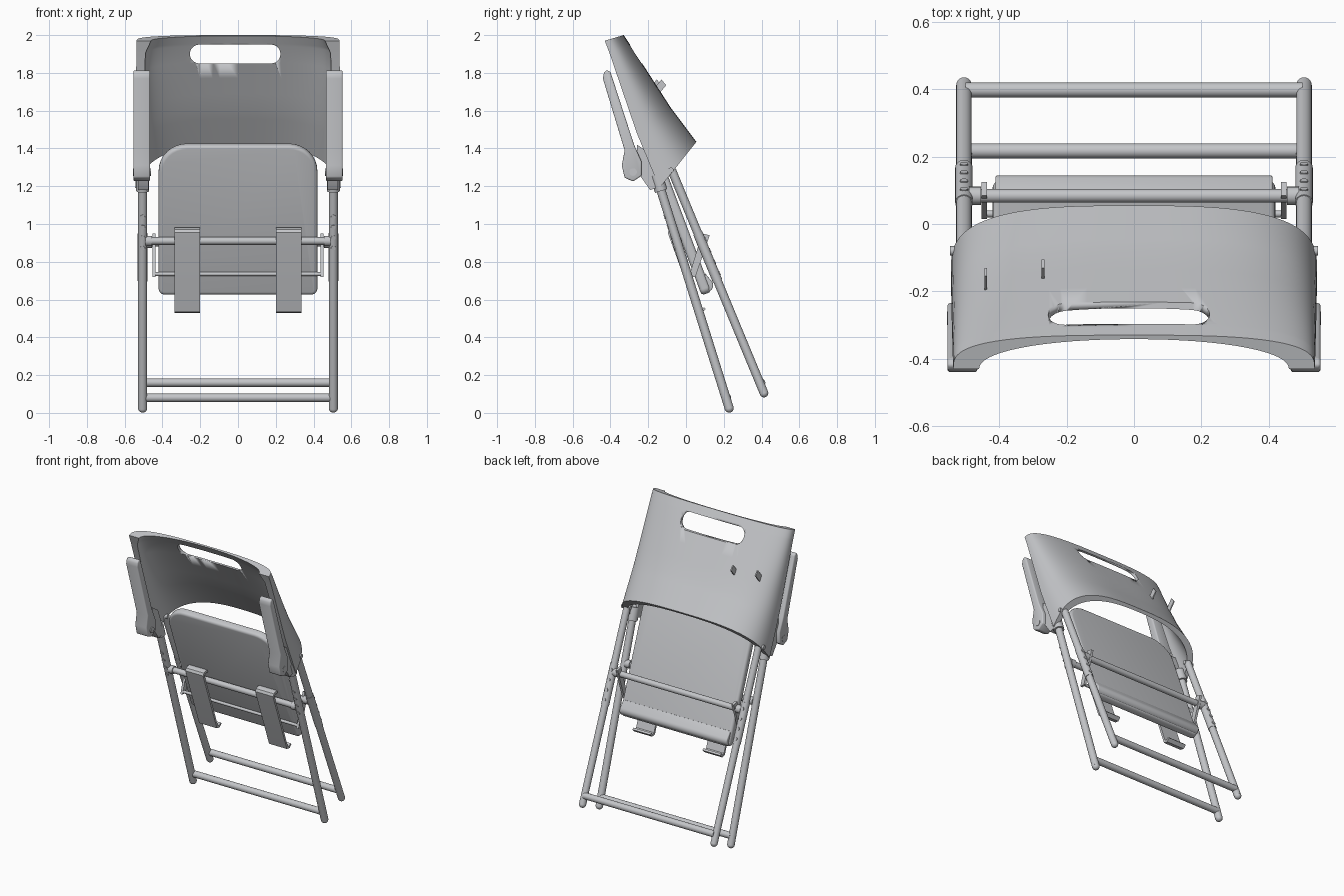
import bpy, bmesh, math
from mathutils import Vector

cube = bpy.data.objects.get("Cube")
if cube:
    bpy.data.objects.remove(cube, do_unlink=True)

grey = bpy.data.materials.new("light grey")
grey.use_nodes = True
grey.diffuse_color = (0.55, 0.56, 0.58, 1)
grey.node_tree.nodes["Principled BSDF"].inputs["Base Color"].default_value = grey.diffuse_color
SIDES = ((1, "left"), (-1, "right"))


def finish(name, bm, bevel=0.0, segments=3, angle=35):
    bmesh.ops.recalc_face_normals(bm, faces=bm.faces)
    mesh = bpy.data.meshes.new(name)
    bm.to_mesh(mesh)
    bm.free()
    ob = bpy.data.objects.new(name, mesh)
    bpy.context.collection.objects.link(ob)
    mesh.materials.append(grey)
    bpy.ops.object.select_all(action='DESELECT')
    bpy.context.view_layer.objects.active = ob
    ob.select_set(True)
    if bevel:
        mod = ob.modifiers.new("soft edges", 'BEVEL')
        mod.width, mod.segments, mod.limit_method = bevel, segments, 'ANGLE'
        bpy.ops.object.modifier_apply(modifier=mod.name)
    bpy.ops.object.shade_smooth_by_angle(angle=math.radians(angle))
    return ob


def tube(name, a, b, r, round_ends=False):
    a, b = Vector(a), Vector(b)
    bm = bmesh.new()
    geo = bmesh.ops.create_cone(bm, cap_ends=True, segments=20, radius1=r, radius2=r,
                                depth=(b - a).length)
    turn = (b - a).to_track_quat('Z', 'Y').to_matrix()
    bmesh.ops.rotate(bm, verts=geo["verts"], matrix=turn)
    bmesh.ops.translate(bm, verts=geo["verts"], vec=(a + b) / 2)
    if round_ends:
        for end in (a, b):
            ball = bmesh.ops.create_uvsphere(bm, u_segments=16, v_segments=10, radius=r)
            bmesh.ops.translate(bm, verts=ball["verts"], vec=end)
    return finish(name, bm)


def prism(name, outline, direction, bevel=0.0, segments=3):
    """Close an outline of points and push it along a direction."""
    bm = bmesh.new()
    face = bm.faces.new([bm.verts.new(p) for p in outline])
    top = bmesh.ops.extrude_face_region(bm, geom=[face])["geom"]
    bmesh.ops.translate(bm, vec=direction,
                        verts=[v for v in top if isinstance(v, bmesh.types.BMVert)])
    return finish(name, bm, bevel, segments)


def side_plate(name, yz, x0, x1, bevel=0.0):
    return prism(name, [(x0, y, z) for y, z in yz], (x1 - x0, 0, 0), bevel)


def arc(cx, cy, r, start, n=8, sweep=90):
    return [(cx + r * math.cos(math.radians(start + sweep * i / n)),
             cy + r * math.sin(math.radians(start + sweep * i / n))) for i in range(n + 1)]


# Centre lines of the two leg frames, as y at a height z
def leg_a(z):
    return 0.23 - 0.313 * (z - 0.02)


def leg_b(z):
    return 0.415 - 0.414 * (z - 0.1)


# Backrest shell: rounded U sections, thick only at the top corners
def section(front, centre, x_out, x_in, n_in, depth_in, steps=48):
    front, centre = Vector(front), Vector(centre)
    loop = []
    for half_x, n, depth, order in ((x_out, 3, 1, 1), (x_in, n_in, depth_in, -1)):
        row = []
        for i in range(steps + 1):
            a = math.pi * i / steps
            c, s = math.cos(a), max(0, math.sin(a))
            x = math.copysign(abs(c) ** (2 / n), c) * half_x
            yz = front.lerp(centre, s ** (2 / n) * depth)
            row.append(Vector((x, yz.x, yz.y)))
        loop += row[::order]
    return loop


sections = [section(*args) for args in (
    ((-0.43, 1.97), (-0.33, 2.0), 0.537, 0.46, 2.1, 0.88),
    ((-0.405, 1.905), (-0.296, 1.949), 0.538, 0.49, 2.4, 0.88),
    ((-0.26, 1.48), (-0.08, 1.615), 0.542, 0.507, 2.6, 0.91),
    ((-0.14, 1.19), (0.055, 1.435), 0.544, 0.512, 2.6, 0.93))]
bm = bmesh.new()
SUB = 4
loops = [[p.lerp(q, k / SUB) for p, q in zip(a, b)]
         for a, b in zip(sections, sections[1:]) for k in range(SUB)] + [sections[-1]]
rings = [[bm.verts.new(p) for p in loop] for loop in loops]
count = len(rings[0])
for low, high in zip(rings, rings[1:]):
    for i in range(count):
        j = (i + 1) % count
        bm.faces.new((low[i], low[j], high[j], high[i]))
for ring in (rings[0], rings[-1]):
    for i in range(count // 2 - 1):
        bm.faces.new((ring[i], ring[i + 1], ring[count - 2 - i], ring[count - 1 - i]))
shell = finish("backrest_shell", bm, angle=30)

# Hand slot cut through the shell
slot = arc(0.175, 1.9, 0.05, -90, 10, 180) + arc(-0.205, 1.9, 0.05, 90, 10, 180)
cutter = prism("slot_cutter", [(x, -0.7, z) for x, z in slot], (0, 0.9, 0))
cutter.hide_render = True
cut = shell.modifiers.new("hand slot", 'BOOLEAN')
cut.operation, cut.object, cut.solver = 'DIFFERENCE', cutter, 'EXACT'
bpy.context.view_layer.objects.active = shell
bpy.ops.object.modifier_apply(modifier=cut.name)
bpy.data.objects.remove(cutter, do_unlink=True)

# Two thin tabs on the back of the shell
for x, y in ((-0.44, -0.19), (-0.27, -0.165)):
    side_plate("back_tab", [(y - 0.01, 1.71), (y + 0.035, 1.765), (y + 0.06, 1.735),
                            (y + 0.015, 1.68)], x - 0.004, x + 0.004)

# Seat panel, folded up between the leg frames, with a rolled lower lip
foot, head = Vector((0, 0.083, 0.622)), Vector((0, -0.213, 1.412))
up = (head - foot).normalized()
length = (head - foot).length
outline = (arc(0.27, length - 0.15, 0.15, 0) + arc(-0.27, length - 0.15, 0.15, 90)
           + arc(-0.39, 0.03, 0.03, 180) + arc(0.39, 0.03, 0.03, 270))
normal = Vector((0, up.z, -up.y))
prism("seat", [foot + up * v + Vector((u, 0, 0)) for u, v in outline], normal * 0.055, 0.018, 4)
side_plate("seat_lip", [(0.09, 0.645)] + arc(0.11, 0.675, 0.034, -80, 8, 120) + [(0.1, 0.74)],
           -0.412, 0.412, 0.006)

# Cross bars
for name, y, z, r in (("front_frame_foot_bar", leg_a(0.08) + 0.006, 0.08, 0.022),
                      ("rear_frame_foot_bar", leg_b(0.16) + 0.008, 0.16, 0.022),
                      ("front_frame_middle_bar", leg_a(0.91), 0.91, 0.02),
                      ("rear_frame_middle_bar", leg_b(0.9), 0.9, 0.02)):
    tube(name, (-0.5, y, z), (0.5, y, z), r)
tube("seat_rod", (-0.45, 0.03, 0.735), (0.45, 0.03, 0.735), 0.01)

# Hooked straps hanging over the front bar
strap = [(-0.01, 0.955), (-0.02, 0.972), (-0.04, 0.981), (-0.07, 0.981), (-0.088, 0.972),
         (-0.096, 0.955), (-0.09, 0.935), (0.055, 0.535), (0.085, 0.53), (0.105, 0.55),
         (0.095, 0.56), (0.08, 0.545), (0.065, 0.55), (-0.08, 0.95), (-0.07, 0.962),
         (-0.035, 0.965), (-0.02, 0.948)]
for s, side in SIDES:
    side_plate(side + "_strap", strap, s * 0.2, s * 0.337)

arm = [(-0.435, 1.80), (-0.42, 1.815), (-0.4, 1.805), (-0.275, 1.42), (-0.235, 1.33),
       (-0.235, 1.255), (-0.28, 1.225), (-0.325, 1.245), (-0.34, 1.31), (-0.325, 1.39),
       (-0.44, 1.77)]
bracket = [(-0.26, 1.42), (-0.2, 1.38), (-0.13, 1.2), (-0.19, 1.18), (-0.26, 1.28)]

for s, side in SIDES:
    x = s * 0.505
    # Legs with rounded feet
    tube(side + "_front_frame_leg", (x, leg_a(0.025), 0.025), (x, leg_a(1.25), 1.25), 0.024, True)
    tube(side + "_rear_frame_leg", (x, leg_b(0.105), 0.105), (x, leg_b(1.28), 1.28), 0.023, True)
    tube(side + "_leg_sleeve", (x, leg_a(1.175), 1.175), (x, leg_a(1.26), 1.26), 0.034)
    tube(side + "_rear_leg_sleeve", (x, leg_b(0.7), 0.7), (x, leg_b(0.95), 0.95), 0.026)
    # Rows of rivets on both legs
    for i in range(4):
        za, zb = 0.88 + 0.055 * i, 0.73 + 0.06 * i
        tube(side + "_front_rivet", (x, leg_a(za), za),
             (x, leg_a(za) - 0.025, za - 0.008), 0.012)
        tube(side + "_rear_rivet", (x, leg_b(zb), zb),
             (x, leg_b(zb) + 0.026, zb + 0.011), 0.012)
    # Armrest, its bracket and bolts
    side_plate(side + "_armrest", arm, s * 0.465, s * 0.554, 0.008)
    side_plate(side + "_arm_bracket", bracket, s * 0.475, s * 0.53)
    tube(side + "_arm_bolt", (s * 0.46, -0.28, 1.275), (s * 0.556, -0.28, 1.275), 0.02)
    tube(side + "_shell_bolt", (s * 0.48, -0.08, 1.285), (s * 0.546, -0.08, 1.285), 0.014)
    # Bar collars and the link plates beside the seat
    for name, y, z in (("front", leg_a(0.91), 0.91), ("rear", leg_b(0.9), 0.9)):
        tube(side + "_" + name + "_collar", (s * 0.455, y, z), (s * 0.49, y, z), 0.027)
    side_plate(side + "_seat_link", [(0.015, 0.72), (0.05, 0.72), (0.125, 0.94),
                                     (0.085, 0.95)], s * 0.437, s * 0.453)
